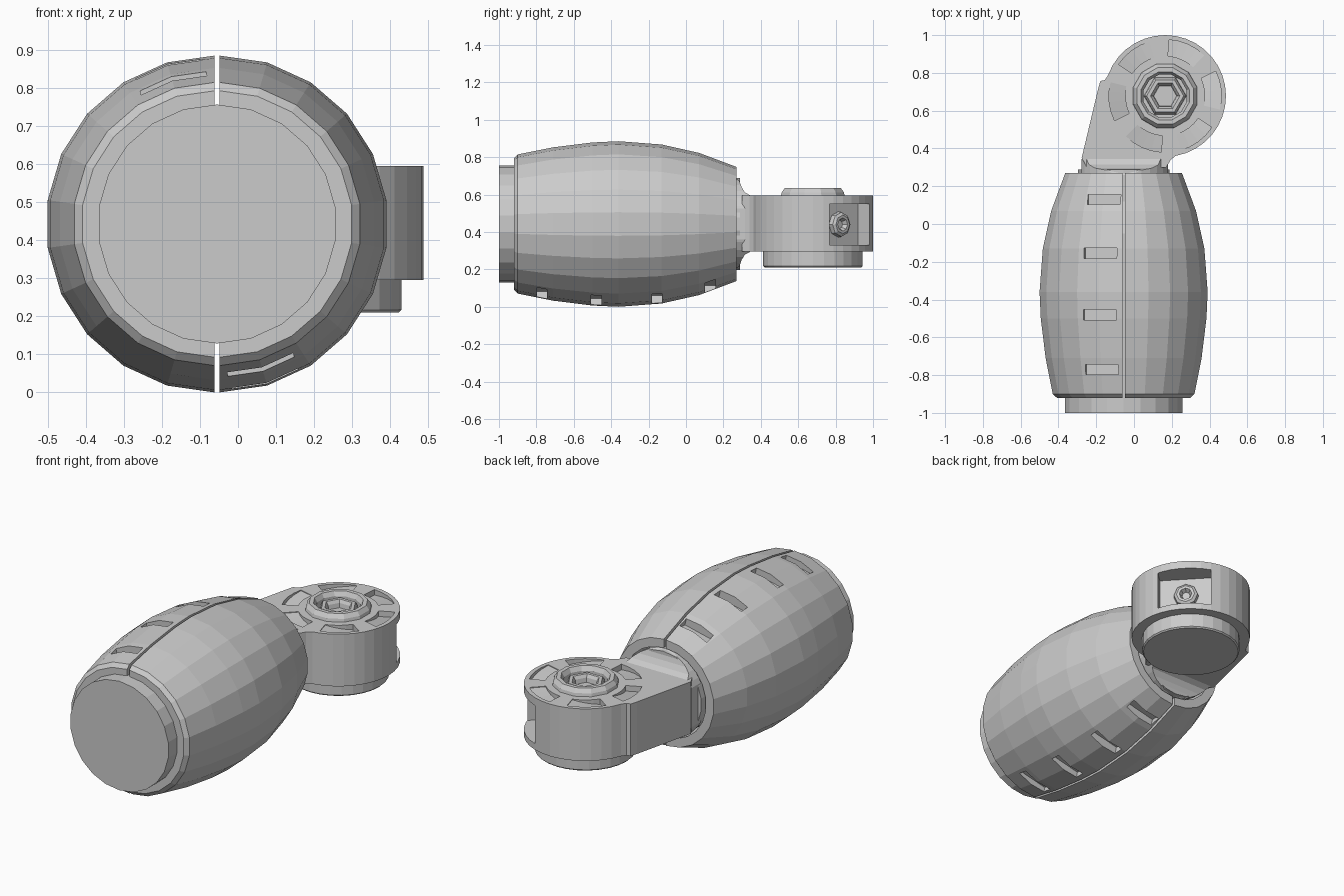
import bpy, bmesh
from math import sin, cos, pi, radians
from mathutils import Matrix, Vector

if "Cube" in bpy.data.objects:
    bpy.data.objects.remove(bpy.data.objects["Cube"])

CX, CZ = -0.055, 0.4425          # grip axis (runs along y)
HX, HY, HR = 0.165, 0.678, 0.322  # head axis (runs along z)


def make(name, verts, faces):
    me = bpy.data.meshes.new(name)
    bm = bmesh.new()
    vs = [bm.verts.new(v) for v in verts]
    for f in faces:
        bm.faces.new([vs[i] for i in f])
    bmesh.ops.recalc_face_normals(bm, faces=bm.faces)
    bm.to_mesh(me)
    bm.free()
    ob = bpy.data.objects.new(name, me)
    bpy.context.collection.objects.link(ob)
    return ob


def loft(name, rings):
    """Skin equal-length closed rings and cap both ends."""
    n = len(rings[0])
    verts = [v for r in rings for v in r]
    faces = [list(range(n)), list(range(len(verts) - n, len(verts)))]
    for k in range(len(rings) - 1):
        for i in range(n):
            j = (i + 1) % n
            faces.append([k * n + i, k * n + j, (k + 1) * n + j, (k + 1) * n + i])
    return make(name, verts, faces)


def turn_y(name, profile, n):
    return loft(name, [[(CX + r * sin(2 * pi * i / n), y, CZ + r * cos(2 * pi * i / n))
                        for i in range(n)] for r, y in profile])


def turn_z(name, profile, n, start=0.0):
    return loft(name, [[(HX + r * cos(start + 2 * pi * i / n), HY + r * sin(start + 2 * pi * i / n), z)
                        for i in range(n)] for r, z in profile])


def box(name, size, matrix):
    ob = make(name, [(x, y, z) for x in (-.5, .5) for y in (-.5, .5) for z in (-.5, .5)],
              [(0, 1, 3, 2), (4, 5, 7, 6), (0, 1, 5, 4), (2, 3, 7, 6), (0, 2, 6, 4), (1, 3, 7, 5)])
    ob.data.transform(matrix @ Matrix.Diagonal((*size, 1)))
    return ob


def boolean(ob, cutter, op='DIFFERENCE'):
    m = ob.modifiers.new("cut", 'BOOLEAN')
    m.operation, m.solver, m.object = op, 'EXACT', cutter
    cutter.hide_render = True
    bpy.context.view_layer.objects.active = ob
    bpy.ops.object.modifier_apply(modifier=m.name)
    bpy.data.objects.remove(cutter)


# Barrel half shell: closed section swept through half a turn
section = [(.35, -.92), (.372, -.90), (.41, -.71), (.436, -.5), (.4425, -.36), (.425, -.13),
           (.38, .07), (.305, .27), (.255, .27), (.27, .1), (.30, -.1), (.30, -.92)]
N = 11
shell = loft("grip_shell_left", [[(-.007 - r * sin(pi * k / N), y, r * cos(pi * k / N))
                                  for r, y in section] for k in range(N + 1)])

# Slots beside the seam
for y, r in ((.13, .363), (-.155, .42), (-.48, .436), (-.77, .398)):
    m = (Matrix.Rotation(radians(-17), 4, 'Y') @ Matrix.Translation((0, y, r - .04 + .05))
         @ Matrix.Rotation(radians(4), 4, 'Y'))
    boolean(shell, box("slot_cutter", (.18, .055, .1), m))

# Second half is the first turned by 180 degrees
other = bpy.data.objects.new("grip_shell_right", shell.data.copy())
bpy.context.collection.objects.link(other)
other.data.transform(Matrix.Rotation(pi, 4, 'Y'))
for ob in (shell, other):
    ob.location = (CX, 0, CZ)

# Core showing at the front, collar at the back
turn_y("grip_core", [(.314, -1), (.314, -.05), (.245, .12), (.245, .288)], 22)

# Flared root between collar and arm
flare = []
for y, dz in ((.26, .095), (.285, .08), (.297, .045), (.315, .016), (.345, .0)):
    z0, z1, x0, x1 = .295 - dz, .595 + dz, -.277, .18
    flare.append([(x0, y, z0), (x1, y, z0), (x1, y, z1), (x0, y, z1)])
root = loft("arm_root", flare)
boolean(root, turn_y("root_cutter", [(.25, .2), (.25, .4)], 32), 'INTERSECT')

# Arm and round head in one outline
arc = [(HX + HR * cos(a), HY + HR * sin(a)) for a in (radians(-80 + 10 * i) for i in range(25))]
outline = arc + [(-.155, .762), (-.178, .757), (-.19, .715), (-.277, .35), (-.25, .30),
                 (.17, .30), (.195, .34)]
head = loft("arm_head", [[(x, y, z) for x, y in outline] for z in (.295, .595)])

# Ramped pockets around the top of the head
for k in range(6):
    a0 = radians(60 * k - 14)
    rings = []
    for i in range(5):
        a, depth = a0 + radians(10 * i), .004 + .007 * i
        rings.append([(HX + r * cos(a), HY + r * sin(a), z)
                      for r, z in ((.212, .595 - depth), (.298, .595 - depth), (.298, .65), (.212, .65))])
    boolean(head, loft("pocket_cutter", rings))

# Bolt well and side window
boolean(head, turn_z("well_cutter", [(.12, .54), (.12, .7)], 16))
d = Matrix.Translation((HX, HY, .44)) @ Matrix.Rotation(radians(43), 4, 'Z')
boolean(head, box("window_cutter", (.2, .29, .22), d @ Matrix.Translation((.30, 0, 0))))

# Base disc under the head
turn_z("head_base", [(.258, .21), (.265, .217), (.265, .30)], 28)


def cup(name, profile, n, start=0.0):
    return turn_z(name, profile, n, start)


# Raised hub and recessed socket bolt
cup("hub_collar", [(.12, .56), (.178, .585), (.172, .612), (.155, .635), (.132, .635),
                   (.118, .61), (.118, .57)], 12, radians(15))
cup("hub_bolt", [(.118, .535), (.108, .595), (.098, .612), (.078, .612), (.066, .595), (.058, .555)], 6)

# Screw inside the window
screw = loft("window_screw", [[(x, r * cos(2 * pi * i / 8), r * sin(2 * pi * i / 8)) for i in range(8)]
                              for r, x in ((.07, .19), (.065, .225), (.05, .235), (.035, .235), (.022, .21))])
screw.data.transform(d)
